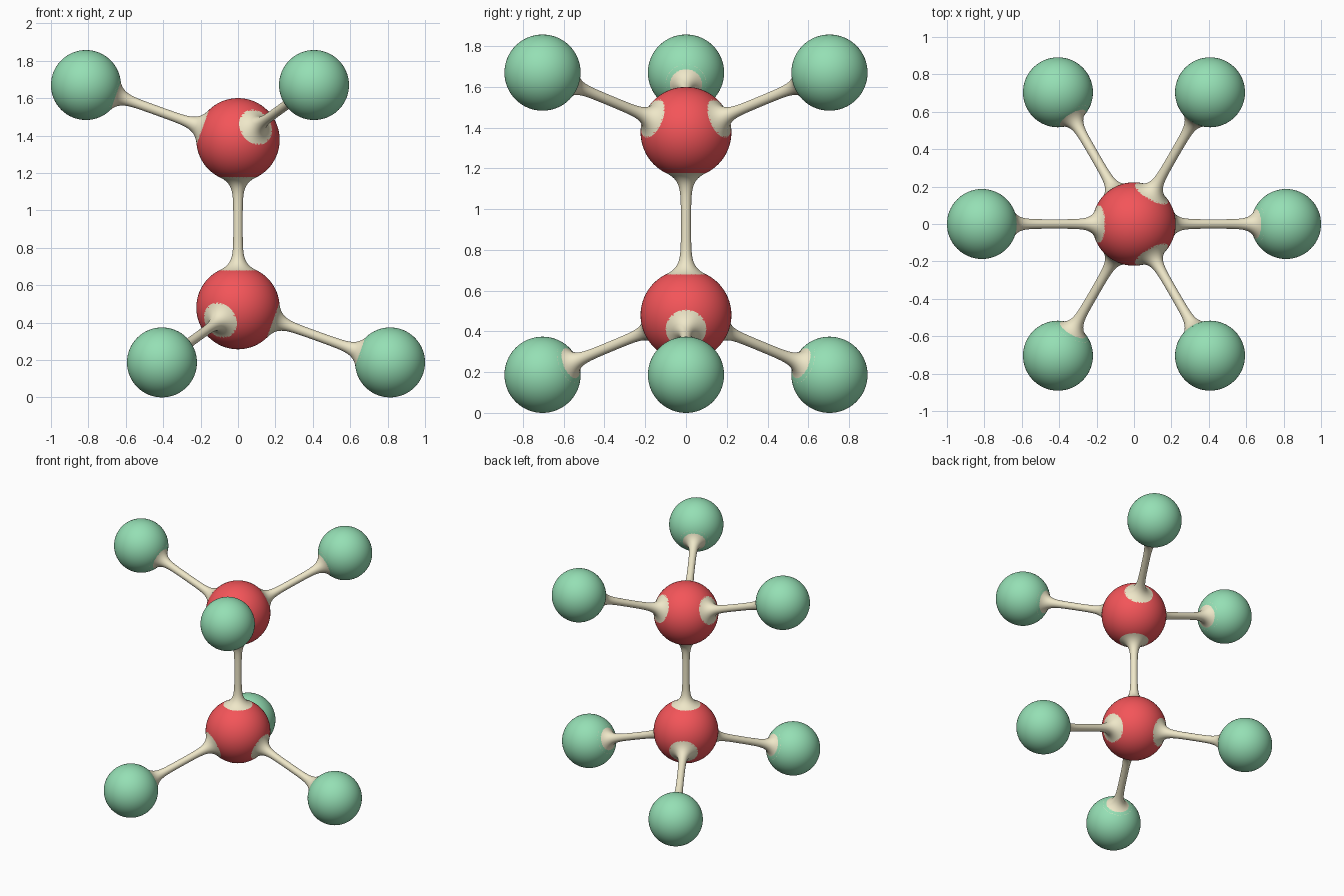
import bpy, bmesh, math
from mathutils import Vector, Matrix

if "Cube" in bpy.data.objects:
    bpy.data.objects.remove(bpy.data.objects["Cube"])

def material(name, color):
    m = bpy.data.materials.new(name)
    m.diffuse_color = color
    m.use_nodes = True
    m.node_tree.nodes["Principled BSDF"].inputs["Base Color"].default_value = m.diffuse_color
    return m

RED = material("red", (0.90, 0.09, 0.10, 1))
GREEN = material("green", (0.30, 0.74, 0.46, 1))
CREAM = material("cream", (0.86, 0.80, 0.58, 1))

R_RED, R_GREEN = 0.223, 0.187
FLARE, STEM = 0.10, 0.025

def finish(bm, name, mat):
    bmesh.ops.recalc_face_normals(bm, faces=bm.faces)
    me = bpy.data.meshes.new(name)
    bm.to_mesh(me)
    bm.free()
    ob = bpy.data.objects.new(name, me)
    bpy.context.collection.objects.link(ob)
    me.materials.append(mat)
    for p in me.polygons:
        p.use_smooth = len(p.vertices) <= 4
    return ob

def ball(name, pos, radius, mat):
    bm = bmesh.new()
    bmesh.ops.create_uvsphere(bm, u_segments=64, v_segments=32, radius=radius,
                              matrix=Matrix.Translation(pos))
    finish(bm, name, mat)

def bond(name, a, ra, b, rb):
    """Round rod between two balls, flaring out where it meets each surface."""
    axis = b - a
    start = math.sqrt(ra**2 - FLARE**2)
    end = axis.length - math.sqrt(rb**2 - FLARE**2)
    length = end - start
    rot = axis.to_track_quat('Z', 'Y').to_matrix()
    n, steps = 32, 40
    bm = bmesh.new()
    rings = []
    for i in range(steps + 1):
        # stations bunch up towards both flared ends
        t = 0.5 - 0.5 * math.cos(math.pi * i / steps)
        s = min(t, 1 - t) * length
        r = STEM + (FLARE - STEM) * math.exp(-s / 0.034)
        ring = []
        for k in range(n):
            ang = math.tau * k / n
            p = Vector((r * math.cos(ang), r * math.sin(ang), start + t * length))
            ring.append(bm.verts.new(a + rot @ p))
        rings.append(ring)
    for lo, hi in zip(rings, rings[1:]):
        for k in range(n):
            j = (k + 1) % n
            bm.faces.new((lo[k], lo[j], hi[j], hi[k]))
    bm.faces.new(rings[0])
    bm.faces.new(rings[-1])
    finish(bm, name, CREAM)

# Two red centre balls and the bond joining them
low, high = Vector((0, 0, 0.48)), Vector((0, 0, 1.377))
ball("lower_centre_ball", low, R_RED, RED)
ball("upper_centre_ball", high, R_RED, RED)
bond("centre_bond", low, R_RED, high, R_RED)

# Three outer balls on each centre, the upper set turned half a step
for label, centre, z, turn in (("lower", low, 0.187, 0), ("upper", high, 1.67, math.pi)):
    for i in range(3):
        ang = turn + i * math.tau / 3
        pos = Vector((0.813 * math.cos(ang), 0.813 * math.sin(ang), z))
        ball(f"{label}_outer_ball_{i + 1}", pos, R_GREEN, GREEN)
        bond(f"{label}_bond_{i + 1}", centre, R_RED, pos, R_GREEN)
